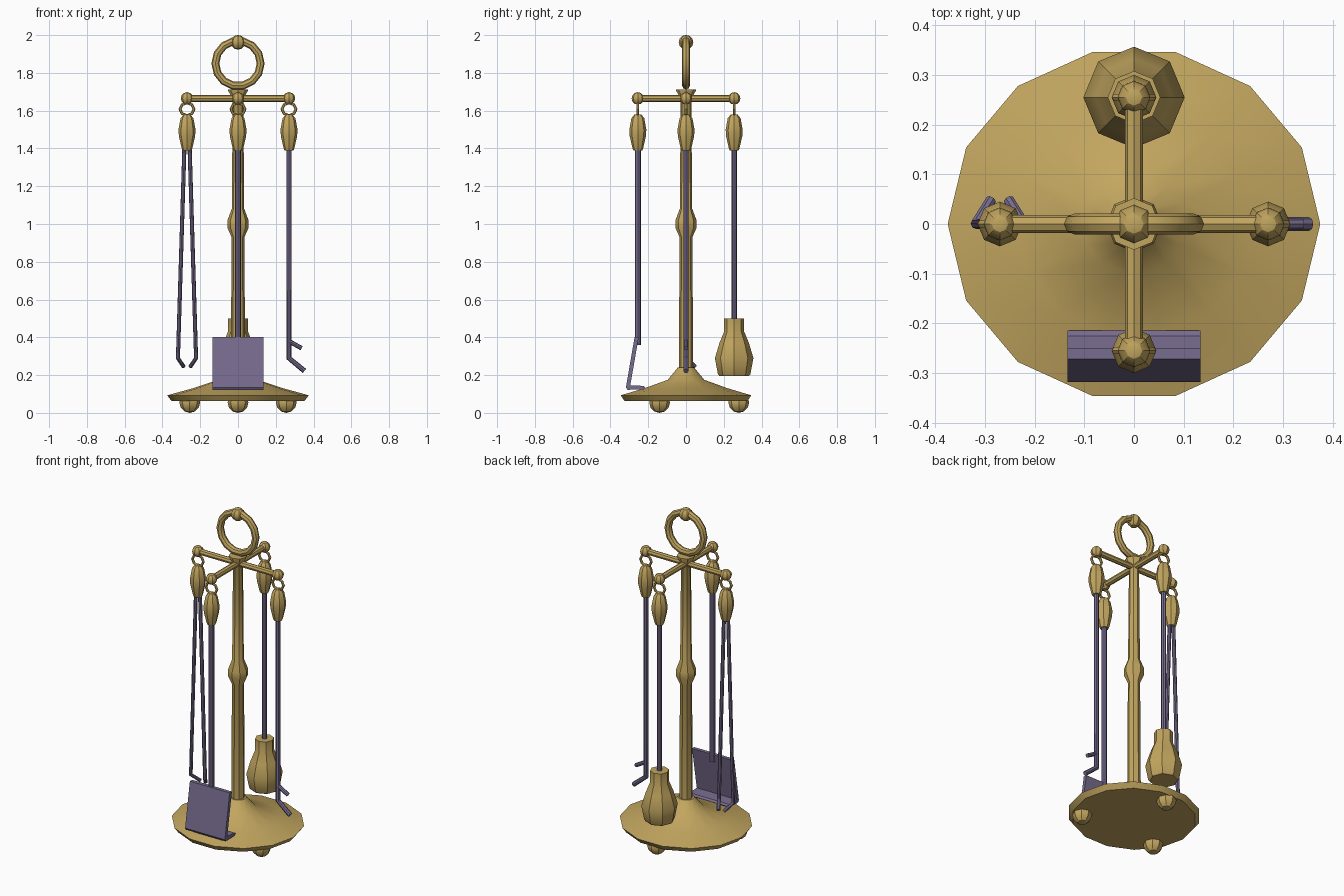
import bpy, bmesh, math
from mathutils import Vector

if "Cube" in bpy.data.objects:
    bpy.data.objects.remove(bpy.data.objects["Cube"])

YS = 0.947  # slight front-to-back squash of the base
AX, AY = 0.27, 0.255  # reach of the hanging arms


def material(name, rgb):
    m = bpy.data.materials.new(name)
    m.diffuse_color = (*rgb, 1)
    m.use_nodes = True
    m.node_tree.nodes["Principled BSDF"].inputs["Base Color"].default_value = m.diffuse_color
    return m


BRASS = material("brass", (0.54, 0.38, 0.115))
STEEL = material("dark steel", (0.185, 0.15, 0.27))


def finish(ob, mat, angle=30):
    ob.data.materials.clear()
    ob.data.materials.append(mat)
    bpy.ops.object.select_all(action='DESELECT')
    ob.select_set(True)
    bpy.context.view_layer.objects.active = ob
    bpy.ops.object.shade_smooth_by_angle(angle=math.radians(angle))
    return ob


def mesh_object(name, bm, mat, angle=30):
    bmesh.ops.recalc_face_normals(bm, faces=bm.faces)
    me = bpy.data.meshes.new(name)
    bm.to_mesh(me)
    bm.free()
    ob = bpy.data.objects.new(name, me)
    bpy.context.collection.objects.link(ob)
    return finish(ob, mat, angle)


def lathe(name, profile, n, mat, at=(0, 0), ys=1.0, angle=30):
    """Turned part: profile of (radius, z), capped at both ends."""
    bm = bmesh.new()
    rings = [[bm.verts.new((at[0] + r * math.cos(2 * math.pi * i / n),
                            at[1] + ys * r * math.sin(2 * math.pi * i / n), z))
              for i in range(n)] for r, z in profile]
    for a, b in zip(rings, rings[1:]):
        for i in range(n):
            j = (i + 1) % n
            bm.faces.new((a[i], a[j], b[j], b[i]))
    bm.faces.new(rings[0][::-1])
    bm.faces.new(rings[-1])
    return mesh_object(name, bm, mat, angle)


def rod(name, points, radius, mat, sides=8):
    """Capped round bar through the points."""
    cu = bpy.data.curves.new(name, 'CURVE')
    cu.dimensions = '3D'
    cu.bevel_depth = radius
    cu.bevel_resolution = (sides - 4) // 2
    cu.use_fill_caps = True
    sp = cu.splines.new('POLY')
    sp.points.add(len(points) - 1)
    for p, co in zip(sp.points, points):
        p.co = (*co, 1)
    ob = bpy.data.objects.new(name, cu)
    bpy.context.collection.objects.link(ob)
    bpy.ops.object.select_all(action='DESELECT')
    ob.select_set(True)
    bpy.context.view_layer.objects.active = ob
    bpy.ops.object.convert(target='MESH')
    return finish(bpy.context.view_layer.objects.active, mat)


def ball(name, at, r, mat, u=8, v=6):
    bpy.ops.mesh.primitive_uv_sphere_add(segments=u, ring_count=v, radius=r, location=at)
    ob = bpy.context.object
    ob.name = name
    return finish(ob, mat)


def ring(name, at, major, minor, u, v, mat):
    bpy.ops.mesh.primitive_torus_add(major_segments=u, minor_segments=v, major_radius=major,
                                     minor_radius=minor, location=at,
                                     rotation=(math.pi / 2, 0, 0))
    ob = bpy.context.object
    ob.name = name
    return finish(ob, mat)


# Base dish and its three ball feet
lathe("base", [(0.352, 0.063), (0.375, 0.093), (0.24, 0.13), (0.105, 0.175), (0.047, 0.24)],
      14, BRASS, ys=YS, angle=35)
for k in range(3):
    a = math.radians(90 + 120 * k)
    ball("foot", (0.295 * math.cos(a), 0.295 * YS * math.sin(a), 0.055), 0.055, BRASS)

# Central post with a middle knob and flared cap
lathe("post", [(0.038, 0.2), (0.034, 0.93), (0.056, 0.98), (0.056, 1.02), (0.033, 1.08),
               (0.028, 1.665), (0.052, 1.705), (0.052, 1.712)], 8, BRASS)

# Carrying ring and top knob
ring("carry_ring", (0, 0, 1.85), 0.12, 0.021, 14, 8, BRASS)
ball("top_knob", (0, 0, 1.962), 0.039, BRASS)

# Crossed arms
rod("side_arm", [(-AX, 0, 1.665), (AX, 0, 1.665)], 0.018, BRASS)
rod("depth_arm", [(0, -AY, 1.665), (0, AY, 1.665)], 0.018, BRASS)

# Arm-end knobs, hanging rings and turned handles
HANDLE = [(0.018, 1.58), (0.034, 1.56), (0.045, 1.5), (0.043, 1.465), (0.028, 1.4), (0.024, 1.39)]
for x, y in ((-AX, 0), (AX, 0), (0, -AY), (0, AY)):
    ball("arm_knob", (x, y, 1.665), 0.033, BRASS)
    hang = ring("hang_ring", (x, y, 1.608), 0.037, 0.008, 8, 6, BRASS)
    hang.scale = (1, 0.9, 1)
    lathe("handle", HANDLE, 8, BRASS, at=(x, y))

# Brush
rod("brush_rod", [(0, AY, 0.45), (0, AY, 1.4)], 0.014, STEEL)
lathe("brush_head", [(0.078, 0.195), (0.086, 0.205), (0.102, 0.29), (0.078, 0.37), (0.053, 0.43),
                     (0.053, 0.5)], 8, BRASS, at=(0, AY))

# Shovel: L-shaped sheet, sloping blade with a flat lip at the bottom
rod("shovel_rod", [(0, -AY, 0.36), (0, -AY, 1.4)], 0.016, STEEL)
section = [(-0.272, 0.403), (-0.318, 0.135), (-0.31, 0.122), (-0.225, 0.125), (-0.214, 0.134),
           (-0.225, 0.143), (-0.295, 0.146), (-0.25, 0.403)]
bm = bmesh.new()
face = bm.faces.new([bm.verts.new((-0.134, y, z)) for y, z in section])
new = bmesh.ops.extrude_face_region(bm, geom=[face])["geom"]
bmesh.ops.translate(bm, vec=Vector((0.268, 0, 0)),
                    verts=[g for g in new if isinstance(g, bmesh.types.BMVert)])
mesh_object("shovel_blade", bm, STEEL)

# Tongs: two spreading legs with inward-turned tips
for s in (-1, 1):
    rod("tong_leg", [(-AX + s * 0.014, 0, 1.4), (-AX + s * 0.048, 0, 0.29),
                     (-AX + s * 0.018, 0.048, 0.245)], 0.011, STEEL)

# Poker with a bent point and a side barb
rod("poker", [(AX, 0, 1.4), (AX, 0, 0.29), (0.352, 0, 0.222)], 0.014, STEEL)
rod("poker_barb", [(AX, 0, 0.38), (0.337, 0, 0.342)], 0.012, STEEL)
